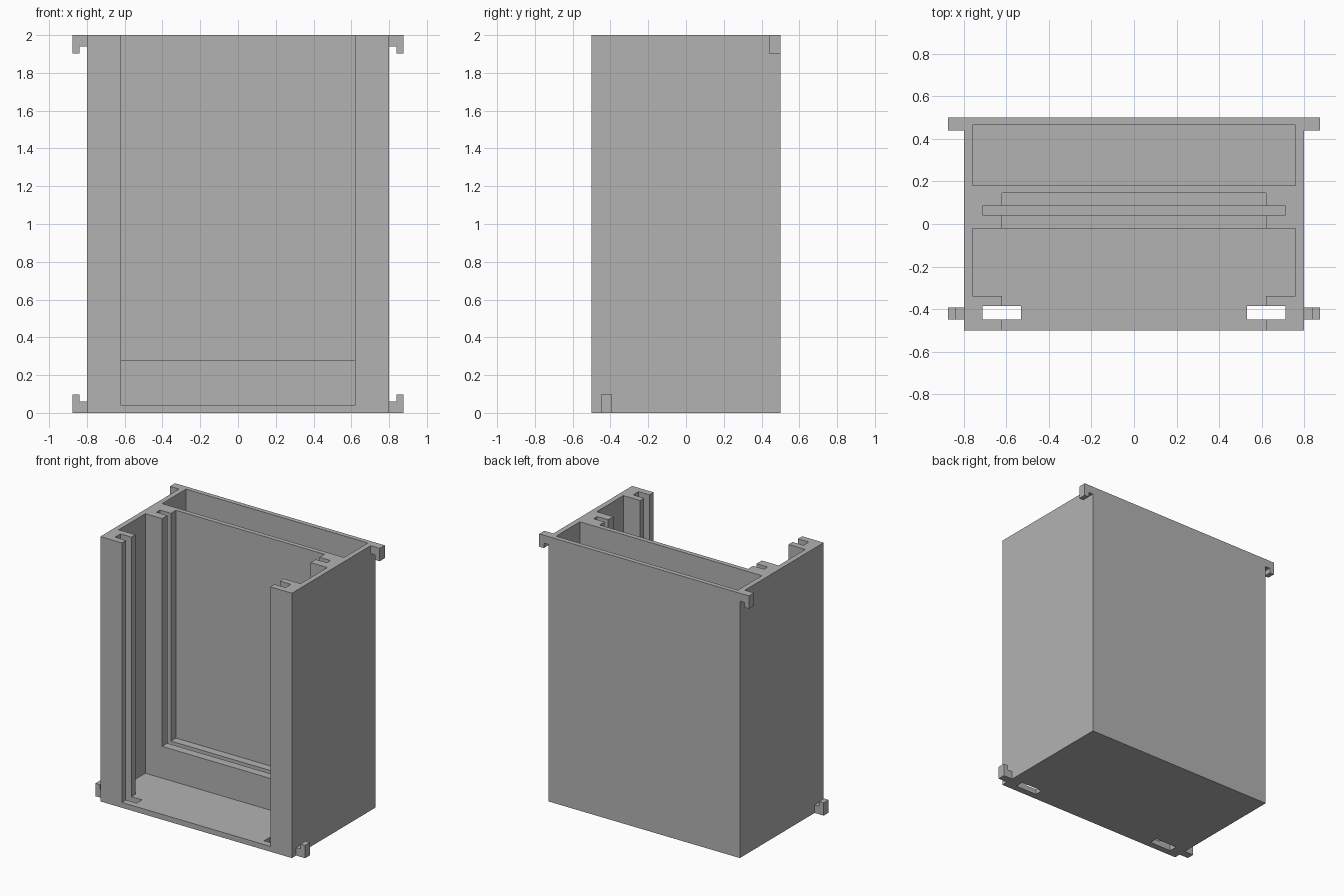
import bpy
import bmesh
from mathutils import Vector

if "Cube" in bpy.data.objects:
    bpy.data.objects.remove(bpy.data.objects["Cube"], do_unlink=True)

GREY = (0.45, 0.45, 0.45, 1)
grey = bpy.data.materials.new("plain grey")
grey.use_nodes = True
grey.diffuse_color = GREY
grey.node_tree.nodes["Principled BSDF"].inputs["Base Color"].default_value = GREY


def add_object(name, bm):
    bmesh.ops.recalc_face_normals(bm, faces=bm.faces)
    mesh = bpy.data.meshes.new(name)
    bm.to_mesh(mesh)
    bm.free()
    mesh.materials.append(grey)
    obj = bpy.data.objects.new(name, mesh)
    bpy.context.scene.collection.objects.link(obj)
    return obj


def box(name, x, y, z):
    """Box from three (min, max) ranges."""
    bm = bmesh.new()
    bmesh.ops.create_cube(bm, size=1)
    for v in bm.verts:
        v.co = Vector([r[0] if c < 0 else r[1] for c, r in zip(v.co, (x, y, z))])
    return add_object(name, bm)


def cut(target, x, y, z):
    """Subtract a box from the target and discard the cutter."""
    cutter = box("cutter", x, y, z)
    cutter.hide_render = True
    mod = target.modifiers.new("cut", "BOOLEAN")
    mod.operation = "DIFFERENCE"
    mod.solver = "EXACT"
    mod.object = cutter
    deps = bpy.context.evaluated_depsgraph_get()
    deps.update()
    result = bpy.data.meshes.new_from_object(target.evaluated_get(deps))
    target.modifiers.clear()
    target.data = result
    bpy.data.objects.remove(cutter, do_unlink=True)


TOP, OVER = 2.0, 2.2
FLOOR, SILL = 0.04, 0.28
INNER, OPENING, GROOVE = 0.76, 0.62, 0.712

# Housing: open-topped box with two compartments and a window divider
housing = box("housing", (-0.8, 0.8), (-0.5, 0.5), (0, TOP))
cut(housing, (-INNER, INNER), (0.18, 0.465), (FLOOR, OVER))        # rear compartment
cut(housing, (-INNER, INNER), (-0.338, -0.02), (FLOOR, OVER))      # front compartment
cut(housing, (-OPENING, OPENING), (-0.6, -0.2), (FLOOR, OVER))     # front opening
cut(housing, (-OPENING, OPENING), (-0.1, 0.145), (SILL, OVER))     # divider recess
cut(housing, (-GROOVE, GROOVE), (0.043, 0.085), (SILL - 0.09, OVER))  # panel groove
for side in (-1, 1):                                               # front slots, through floor
    cut(housing, sorted((side * 0.532, side * GROOVE)), (-0.45, -0.386), (-0.2, OVER))


# Hooks: L profiles on the side walls
def hook(name, side, y, base, direction):
    profile = [(0.79, 0), (0.876, 0), (0.876, 0.097), (0.838, 0.097),
               (0.838, 0.06), (0.79, 0.06)]
    bm = bmesh.new()
    face = bm.faces.new([bm.verts.new((side * x, y[0], base + direction * z))
                         for x, z in profile])
    ext = bmesh.ops.extrude_face_region(bm, geom=[face])
    moved = [g for g in ext["geom"] if isinstance(g, bmesh.types.BMVert)]
    bmesh.ops.translate(bm, verts=moved, vec=(0, y[1] - y[0], 0))
    return add_object(name, bm)


for side, label in ((1, "left"), (-1, "right")):
    hook("top_hook_" + label, side, (0.44, 0.5), TOP, -1)
    hook("bottom_hook_" + label, side, (-0.45, -0.392), 0, 1)
